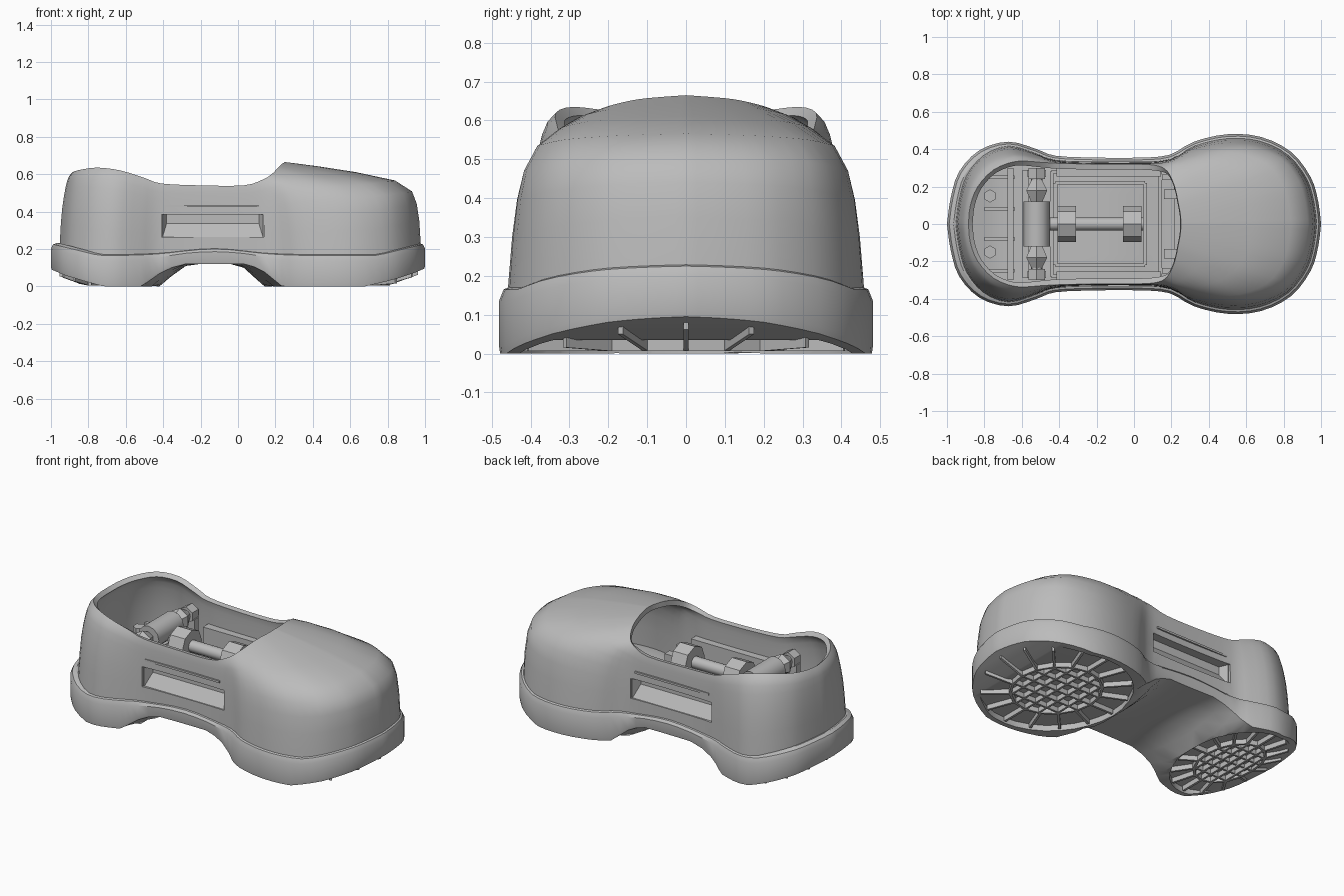
import bpy, bmesh, math
from mathutils import Vector, Matrix

cube = bpy.data.objects.get("Cube")
if cube:
    bpy.data.objects.remove(cube, do_unlink=True)

grey = bpy.data.materials.new("plain_grey")
grey.use_nodes = True
grey.diffuse_color = (0.5, 0.5, 0.5, 1)
grey.node_tree.nodes["Principled BSDF"].inputs["Base Color"].default_value = (0.5, 0.5, 0.5, 1)


def make(name, bm, fix=True):
    if fix:
        bmesh.ops.recalc_face_normals(bm, faces=bm.faces)
    mesh = bpy.data.meshes.new(name)
    bm.to_mesh(mesh)
    bm.free()
    mesh.materials.append(grey)
    ob = bpy.data.objects.new(name, mesh)
    bpy.context.collection.objects.link(ob)
    return ob


def activate(ob):
    bpy.ops.object.select_all(action='DESELECT')
    ob.select_set(True)
    bpy.context.view_layer.objects.active = ob


def smooth(ob, angle=32):
    activate(ob)
    bpy.ops.object.shade_smooth_by_angle(angle=math.radians(angle))


def cut(ob, cutter):
    mod = ob.modifiers.new("cut", 'BOOLEAN')
    mod.operation, mod.solver, mod.object = 'DIFFERENCE', 'EXACT', cutter
    activate(ob)
    bpy.ops.object.modifier_apply(modifier=mod.name)
    bpy.data.objects.remove(cutter, do_unlink=True)


def add_box(bm, centre, size, turn=0):
    m = Matrix.Translation(centre) @ Matrix.Rotation(turn, 4, 'Z') @ Matrix.Diagonal((*size, 1))
    bmesh.ops.create_cube(bm, size=1, matrix=m)


def add_rod(bm, centre, axis, length, r1, r2=None, sides=12):
    turn = Vector((0, 0, 1)).rotation_difference(Vector(axis)).to_matrix().to_4x4()
    bmesh.ops.create_cone(bm, cap_ends=True, segments=sides, radius1=r1, radius2=r1 if r2 is None else r2,
                          depth=length, matrix=Matrix.Translation(centre) @ turn)


def lerp_table(table, x):
    for (a, u), (b, v) in zip(table, table[1:]):
        if x <= b:
            return u + (v - u) * max(0, (x - a) / (b - a))
    return table[-1][1]


def spline(rows, steps):
    out = []
    pts = [Vector(r) for r in rows]
    for i in range(len(pts) - 1):
        p1, p2 = pts[i], pts[i + 1]
        m1 = (p2 - pts[max(i - 1, 0)]) / 2
        m2 = (pts[min(i + 2, len(pts) - 1)] - p1) / 2
        for k in range(steps):
            t = k / steps
            out.append(p1 * (2*t**3 - 3*t*t + 1) + m1 * (t**3 - 2*t*t + t)
                       + p2 * (3*t*t - 2*t**3) + m2 * (t**3 - t*t))
    return out + [pts[-1]]


# Half plan from heel to toe: outline x, outline y, opening x, opening y, opening z
plan = [
    (-1, 0, -.885, 0, .61), (-.98, .14, -.875, .1, .615), (-.935, .28, -.835, .2, .625),
    (-.825, .395, -.75, .29, .635), (-.67, .44, -.63, .335, .62), (-.52, .4, -.5, .33, .58),
    (-.42, .365, -.41, .325, .55), (-.2, .355, -.2, .32, .54), (.03, .355, .03, .32, .54),
    (.19, .37, .13, .31, .57), (.32, .44, .18, .28, .6), (.5, .48, .21, .22, .63),
    (.68, .465, .225, .17, .645), (.84, .385, .235, .12, .655), (.945, .25, .245, .07, .66),
    (.985, .12, .25, .03, .663), (1, 0, .25, 0, .665)]
half = spline(plan, 3)
last = len(half) - 1
under = [(-1, .09), (-.93, .06), (-.83, .03), (-.72, 0), (-.41, 0), (-.33, .08), (-.26, .12),
         (0, .12), (.06, .08), (.13, 0), (.68, 0), (.83, .035), (.94, .07), (1, .095)]
tread = [(-.97, .06), (-.82, .006), (.82, .006), (.97, .065)]


def band_top(x):
    return .165 + .06 * max(0, (abs(x) - .75) / .25) + .035 * math.exp(-((x + .13) / .25) ** 2)


def underside(x, v):
    # The arch widens towards the sides, leaving rounded pads
    if -.7 < x < .5:
        x = (x + .14) * (1 - .28 * v * v) - .14
    return lerp_table(under, x)


def inset(i, d):
    # Outline station moved inward along its normal
    p = half[i]
    if i in (0, last):
        return Vector((p[0] - math.copysign(d, p[0]), 0))
    a, b = half[i - 1], half[i + 1]
    n = Vector((b[1] - a[1], a[0] - b[0])).normalized()
    return Vector((p[0], max(p[1] + n.y * d, 0.001))) + Vector((n.x * d, 0))


def ring(bm, pts):
    # Mirror a half ring into a closed loop
    return [bm.verts.new(p) for p in pts] + [bm.verts.new((p[0], -p[1], p[2])) for p in pts[-2:0:-1]]


def bridge(bm, rings):
    for lo, hi in zip(rings, rings[1:]):
        for i in range(len(lo)):
            j = (i + 1) % len(lo)
            bm.faces.new((lo[i], hi[i], hi[j], lo[j]))


def cap(bm, loop, height, columns=8):
    # Close a ring with rows across it that follow a height rule
    rows = [[loop[0]] * (columns + 1)]
    for i in range(1, last):
        p = loop[i].co
        row = [loop[i]]
        for k in range(1, columns):
            v = 1 - 2 * k / columns
            row.append(bm.verts.new((p.x, p.y * v, height(half[i][0], v))))
        rows.append(row + [loop[-i]])
    rows.append([loop[last]] * (columns + 1))
    for a, b in zip(rows, rows[1:]):
        for k in range(columns):
            bm.faces.new(list(dict.fromkeys((a[k], b[k], b[k + 1], a[k + 1]))))


# Sole: band, ledge, arched underside
bm = bmesh.new()
rings = []
for d, f in ((.003, 0), (0, .12), (0, .82), (.012, 1), (.035, 1.06)):
    pts = []
    for i, p in enumerate(half):
        q = inset(i, d)
        lo, hi = underside(p[0], 1), band_top(p[0])
        pts.append((q.x, q.y, lo + (hi - lo) * f))
    rings.append(ring(bm, pts))
bridge(bm, rings)
cap(bm, rings[0], underside)
cap(bm, rings[-1], lambda x, v: band_top(x) + .008)
sole = make("sole", bm)

# Upper shell: side wall that closes over the toe and ends at the opening
bm = bmesh.new()
heights = (0, .3, .5, .65, .78, .88, .95, 1)
wall = (0, .1, .2, .32, .45, .58, .74, 1)
toe = (0, .012, .03, .065, .19, .48, .76, 1)
rings = []
for b, w, t in zip(heights, wall, toe):
    pts = []
    for i, p in enumerate(half):
        heel = min(max((-.7 - p[0]) / .25, 0), 1)
        q, rim = inset(i, .022 + .024 * heel), Vector((p[2], p[3]))
        m = min(max(((rim - q).length - .06) / .6, 0), 1)
        xy = q.lerp(rim, w + (t - w) * m)
        z0 = band_top(p[0]) - .01
        pts.append((xy.x, xy.y, z0 + (p[4] - z0) * b))
    rings.append(ring(bm, pts))
bridge(bm, rings)
upper = make("upper_shell", bm, fix=False)
mod = upper.modifiers.new("thickness", 'SOLIDIFY')
mod.thickness, mod.offset = .03, -1
activate(upper)
bpy.ops.object.modifier_apply(modifier=mod.name)

# Side slots through both walls, each with a sloped liner and a brow
bm = bmesh.new()
add_box(bm, (-.135, 0, .325), (.55, 1.6, .12))
cut(upper, make("slot_cutter", bm))
smooth(upper, 40)
for side, label in ((1, "left"), (-1, "right")):
    bm = bmesh.new()
    profile = [(.325, .265), (.275, .335), (.275, .385), (.325, .385), (.322, .4), (.255, .4), (.255, .25), (.325, .25)]
    face = bm.faces.new([bm.verts.new((-.415, side * y, z)) for y, z in profile])
    ext = bmesh.ops.extrude_face_region(bm, geom=[face])
    bmesh.ops.translate(bm, vec=(.56, 0, 0), verts=[v for v in ext["geom"] if isinstance(v, bmesh.types.BMVert)])
    for x, turn in ((-.4, .4), (.13, -.4)):
        add_box(bm, (x, side * .292, .325), (.02, .07, .14), turn * side)
    make(label + "_slot_liner", bm)
    bm = bmesh.new()
    add_box(bm, (-.14, side * .328, .43), (.5, .02, .012))
    make(label + "_slot_brow", bm)


def add_rib(bm, p, q, width):
    # Upright rib whose lower edge follows the curl of the tread
    side = Vector((p.y - q.y, q.x - p.x)).normalized() * width / 2
    corners = []
    for e in (p, q):
        low = lerp_table(tread, e.x)
        for s in (-1, 1):
            for z in (low, max(.05, lerp_table(under, e.x) + .02)):
                corners.append(bm.verts.new((e.x + s * side.x, e.y + s * side.y, z)))
    bmesh.ops.convex_hull(bm, input=corners)


# Recessed treads with radial ribs and a grid inside an oval
for name, cx, rx, ry, spokes in (("toe", .56, .41, .45, 16), ("heel", -.69, .27, .405, 16)):
    bm = bmesh.new()
    m = Matrix.Translation((cx, 0, 0)) @ Matrix.Diagonal((rx, ry, 1, 1))
    bmesh.ops.create_cone(bm, cap_ends=True, segments=32, radius1=1, radius2=1, depth=.07, matrix=m)
    cut(sole, make(name + "_tread_cutter", bm))
    bm = bmesh.new()
    inner = .6

    def oval(turns, scale):
        a = 2 * math.pi * turns / spokes
        return Vector((cx + scale * rx * math.cos(a), scale * ry * math.sin(a)))

    for k in range(spokes):
        add_rib(bm, oval(k, inner), oval(k, .98), .014)
        add_rib(bm, oval(k, inner), oval(k + 1, inner), .014)
    for k in range(-2, 3):
        s = k / 3
        x, y = inner * rx, inner * ry
        reach = math.sqrt(1 - s * s)
        add_rib(bm, Vector((cx + s * x, -reach * y)), Vector((cx + s * x, reach * y)), .012)
        add_rib(bm, Vector((cx - reach * x, s * y)), Vector((cx + reach * x, s * y)), .012)
    make(name + "_tread_ribs", bm)
smooth(sole)

# Floor frames
bm = bmesh.new()
for cx, hx, hy, z in ((-.15, .29, .28, .23), (-.18, .24, .22, .22)):
    for s in (-1, 1):
        add_box(bm, (cx + s * hx, 0, z), (.02, 2 * hy, .06))
        add_box(bm, (cx, s * hy, z), (2 * hx, .02, .06))
make("floor_frames", bm)

# Lengthwise piston
bm = bmesh.new()
add_rod(bm, (-.2, 0, .41), (1, 0, 0), .5, .035)
for x in (-.36, -.01):
    add_rod(bm, (x, 0, .41), (1, 0, 0), .1, .095, sides=8)
    add_box(bm, (x, 0, .28), (.07, .09, .2))
smooth(make("piston", bm))

# Ankle axle with faceted joints
bm = bmesh.new()
add_rod(bm, (-.52, 0, .45), (0, 1, 0), .24, .07)
add_rod(bm, (-.52, 0, .45), (0, 1, 0), .58, .03)
for s in (-1, 1):
    for y, r1, r2 in ((.15, .035, .065), (.21, .065, .03), (.27, .05, .05)):
        add_rod(bm, (-.52, s * y, .45), (0, s, 0), .06, r1, r2, 6)
    add_box(bm, (-.52, s * .27, .31), (.1, .04, .24))
smooth(make("ankle_axle", bm))

# Heel bulkhead, bracing and lugs
bm = bmesh.new()
add_box(bm, (-.66, 0, .27), (.03, .6, .18))
add_box(bm, (-.58, 0, .25), (.03, .58, .12))
for y in (-.25, -.08, .08, .25):
    add_box(bm, (-.72, y, .26), (.16, .02, .14))
for s in (-1, 1):
    add_rod(bm, (-.77, s * .15, .26), (0, 0, 1), .18, .035, sides=6)
make("heel_bracing", bm)

# Toe brackets
bm = bmesh.new()
add_box(bm, (.23, 0, .23), (.03, .56, .1))
for s in (-1, 1):
    add_box(bm, (.2, s * .16, .26), (.08, .05, .14))
    add_box(bm, (.19, s * .25, .27), (.08, .03, .16))
make("toe_brackets", bm)
